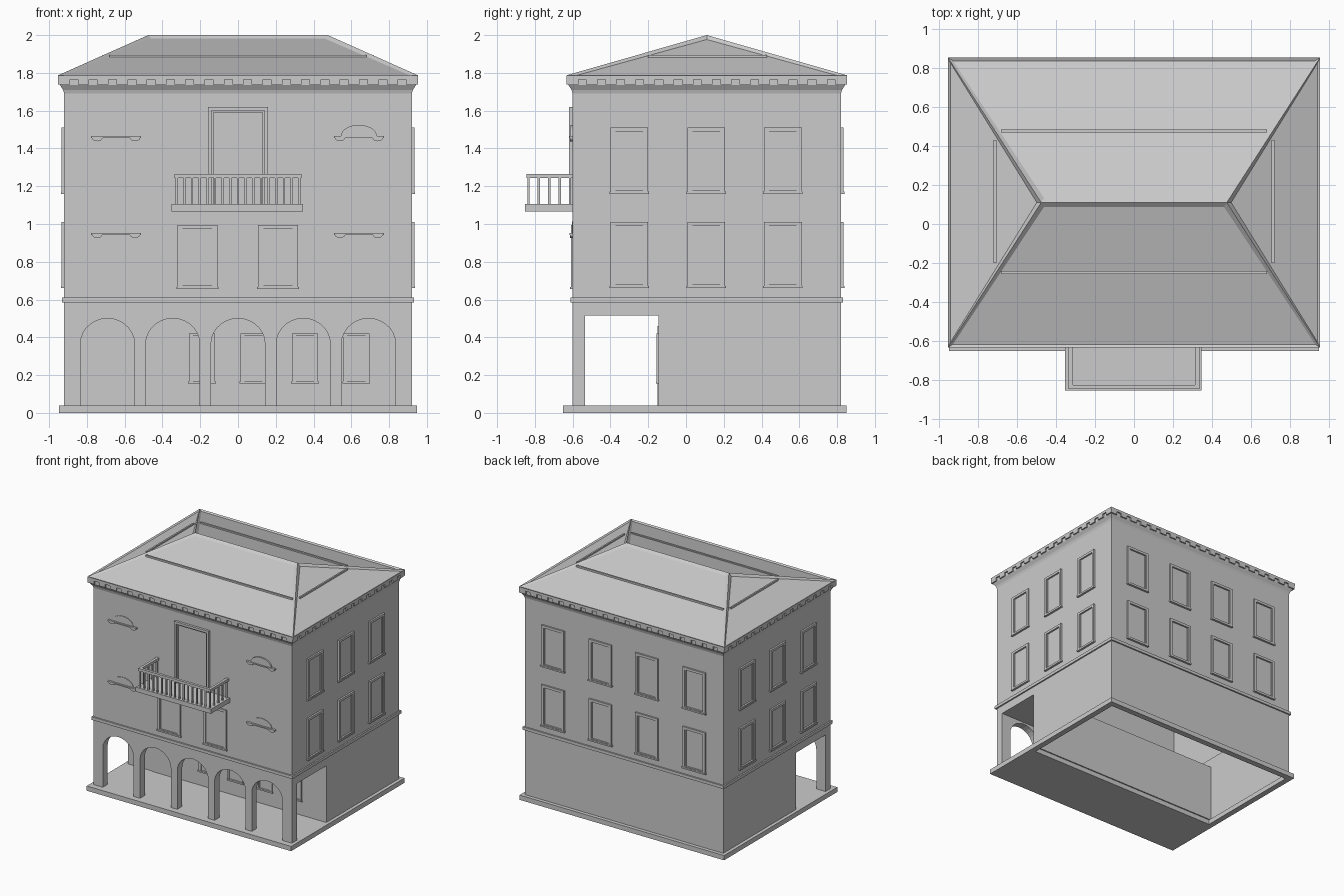
import bpy, bmesh, math
from mathutils import Matrix, Vector

cube = bpy.data.objects.get("Cube")
if cube:
    bpy.data.objects.remove(cube, do_unlink=True)

stone = bpy.data.materials.new("light_grey_stone")
stone.use_nodes = True
GREY = (0.6, 0.6, 0.6, 1)
stone.diffuse_color = GREY
stone.node_tree.nodes["Principled BSDF"].inputs["Base Color"].default_value = GREY

HX, YF, YB = 0.92, -0.6, 0.82       # main wall planes
YP = -0.145                         # back wall of the portico
Z0, ZC, ZS = 0.04, 0.515, 0.6       # floor, portico ceiling, storey line


def finish(name, bm, recalc=True):
    if recalc:
        bmesh.ops.recalc_face_normals(bm, faces=bm.faces)
    mesh = bpy.data.meshes.new(name)
    bm.to_mesh(mesh)
    bm.free()
    mesh.materials.append(stone)
    ob = bpy.data.objects.new(name, mesh)
    bpy.context.scene.collection.objects.link(ob)
    return ob


def add_box(bm, x0, x1, y0, y1, z0, z1, m=Matrix()):
    size = Matrix.Diagonal((x1 - x0, y1 - y0, z1 - z0, 1))
    mid = Matrix.Translation(((x0 + x1) / 2, (y0 + y1) / 2, (z0 + z1) / 2))
    bmesh.ops.create_cube(bm, size=1, matrix=m @ mid @ size)


def boxes(name, items):
    bm = bmesh.new()
    for it in items:
        add_box(bm, *it)
    return finish(name, bm)


def add_prism(bm, pts, y0, y1):
    """Extrude an x-z outline from y0 to y1."""
    face = bm.faces.new([bm.verts.new((x, y0, z)) for x, z in pts])
    ext = bmesh.ops.extrude_face_region(bm, geom=[face], use_keep_orig=True)
    moved = [v for v in ext["geom"] if isinstance(v, bmesh.types.BMVert)]
    bmesh.ops.translate(bm, verts=moved, vec=(0, y1 - y0, 0))


def arc(cx, cz, rx, rz, n=14, sign=1):
    """Half ellipse from left to right; sign -1 hangs downward."""
    return [(cx - rx * math.cos(math.pi * i / n),
             cz + sign * rz * math.sin(math.pi * i / n)) for i in range(n + 1)]


def wall_frame(side):
    """Matrix whose local -y points outward from the named wall."""
    angle, pos = {"front": (0, (0, YF, 0)), "back": (math.pi, (0, YB, 0)),
                  "left": (math.pi / 2, (HX, 0, 0)),
                  "right": (-math.pi / 2, (-HX, 0, 0)),
                  "portico": (0, (0, YP, 0))}[side]
    return Matrix.Translation(pos) @ Matrix.Rotation(angle, 4, 'Z')


# Plinth: portico floor plus a rim around the open room
PX = 0.948
boxes("plinth", [(-PX, PX, -0.65, YP, 0, Z0), (-PX, PX, YB - 0.02, 0.85, 0, Z0),
                 (-PX, -HX + 0.02, YP, YB - 0.02, 0, Z0),
                 (HX - 0.02, PX, YP, YB - 0.02, 0, Z0)])

# Arcade of five arches
bm = bmesh.new()
outline = [(-HX, Z0)]
for i in range(-2, 3):
    cx, r = i * 0.3455, 0.143
    outline += [(cx - r, Z0)] + arc(cx, 0.365, r, 0.135) + [(cx + r, Z0)]
outline += [(HX, Z0), (HX, ZS), (-HX, ZS)]
add_prism(bm, outline, YF, YF + 0.065)
finish("arcade", bm)

# Ground floor walls, side lintels and portico ceiling
T = 0.01
walls = [(-HX, HX, YB - T, YB, Z0, ZS), (-HX, HX, YP, YP + T, Z0, ZC),
         (-HX, HX, YF + 0.065, YP + T, ZC, ZC + T)]
for x0, x1 in ((-HX, -HX + T), (HX - T, HX)):
    walls += [(x0, x1, YP, YB - T, Z0, ZS), (x0, x1, YF + 0.065, YP, ZC, ZS)]
boxes("ground_floor_walls", walls)

# Upper walls with flared cornice, lofted from rectangular rings
bm = bmesh.new()
rings = []
for z, e in ((ZS, 0), (1.69, 0), (1.71, 0.006), (1.735, 0.022),
             (1.765, 0.022), (1.765, 0.033), (1.787, 0.033)):
    rings.append([bm.verts.new((x, y, z)) for x, y in
                  ((-HX - e, YF - e), (HX + e, YF - e), (HX + e, YB + e), (-HX - e, YB + e))])
for a, b in zip(rings, rings[1:]):
    for i in range(4):
        j = (i + 1) % 4
        bm.faces.new((a[i], a[j], b[j], b[i]))
finish("upper_walls", bm, recalc=False)

# String course between the storeys
E = 0.012
boxes("string_course", [(-HX - E, HX + E, YF - E, YF, 0.585, 0.61),
                        (-HX - E, HX + E, YB, YB + E, 0.585, 0.61),
                        (-HX - E, -HX, YF, YB, 0.585, 0.61),
                        (HX, HX + E, YF, YB, 0.585, 0.61)])

# Dentils under the eaves
bm = bmesh.new()
for side, a, b, n in (("front", -HX, HX, 18), ("back", -HX, HX, 18),
                      ("left", YF, YB, 14), ("right", -YB, -YF, 14)):
    m = wall_frame(side)
    for i in range(n + 1):
        c = a + (b - a) * i / n
        add_box(bm, c - 0.03, c + 0.03, -0.033, -0.015, 1.738, 1.768, m)
finish("dentils", bm)

# Hipped roof with sunken panels between ribs
bm = bmesh.new()
RX, R0, R1, RY = 0.953, YF - 0.033, YB + 0.033, 0.11
RZ, TOP, RIDGE = 1.787, 2.0, 0.475
c = [bm.verts.new(p) for p in ((-RX, R0, RZ), (RX, R0, RZ), (RX, R1, RZ), (-RX, R1, RZ))]
e0, e1 = bm.verts.new((-RIDGE, RY, TOP)), bm.verts.new((RIDGE, RY, TOP))
slopes = [bm.faces.new(f) for f in ((c[0], c[1], e1, e0), (c[1], c[2], e1),
                                    (c[2], c[3], e0, e1), (c[3], c[0], e0))]
bm.normal_update()
bmesh.ops.inset_individual(bm, faces=slopes, thickness=0.03, depth=-0.012)
finish("roof", bm, recalc=False)

# Battens half way up each roof slope
bz = 1.882
boxes("roof_battens", [(-0.68, 0.68, -0.255, -0.24, bz, bz + 0.014),
                       (-0.68, 0.68, 0.468, 0.483, bz, bz + 0.014),
                       (-0.718, -0.705, -0.2, 0.43, bz, bz + 0.014),
                       (0.705, 0.718, -0.2, 0.43, bz, bz + 0.014)])


def window(name, side, cx, w, z0, z1, depth=0.014):
    """Raised surround with inner bead, cap and sill."""
    m, bm, h = wall_frame(side), bmesh.new(), w / 2
    f = w * 0.1
    for s in (-1, 1):
        xs = sorted((cx + s * h, cx + s * (h - f)))
        add_box(bm, *xs, -depth, 0, z0, z1, m)
        xs = sorted((cx + s * (h - f), cx + s * (h - f - 0.007)))
        add_box(bm, *xs, -depth / 2, 0, z0 + f, z1 - f, m)
    add_box(bm, cx - h + f, cx + h - f, -depth, 0, z1 - f, z1, m)
    add_box(bm, cx - h + f, cx + h - f, -depth, 0, z0, z0 + f, m)
    add_box(bm, cx - h - 0.005, cx + h + 0.005, -depth - 0.004, 0, z0, z0 + 0.012, m)
    finish(name, bm)


for z0, z1, level in ((0.66, 1.01, "lower"), (1.16, 1.51, "upper")):
    for i, y in enumerate((-0.3, 0.107, 0.513)):
        window(f"left_{level}_window_{i + 1}", "left", y, 0.2, z0, z1)
        window(f"right_{level}_window_{i + 1}", "right", -y, 0.2, z0, z1)
    for i, x in enumerate((-0.655, -0.215, 0.215, 0.655)):
        window(f"back_{level}_window_{i + 1}", "back", x, 0.21, z0, z1)
for i, x in enumerate((-0.215, 0.212)):
    window(f"front_window_{i + 1}", "front", x, 0.212, 0.655, 0.995, 0.01)
for i in range(4):
    window(f"portico_window_{i + 1}", "portico", -0.19 + 0.272 * i, 0.138, 0.155, 0.42, 0.01)

# Portico door plate
boxes("portico_door", [(-0.69, -0.5, YP - 0.006, YP, Z0, 0.46)])

# Hoods with brackets and arched heads on the outer front windows
for name, cx, zb, d in (("upper_left", 0.64, 1.455, 0.012), ("upper_right", -0.645, 1.455, 0.004),
                        ("lower_left", 0.64, 0.943, 0.004), ("lower_right", -0.645, 0.943, 0.004)):
    bm = bmesh.new()
    add_box(bm, cx - 0.132, cx + 0.132, YF - 0.018, YF, zb, zb + 0.01)
    for s in (-1, 1):
        add_prism(bm, arc(cx + s * 0.1, zb, 0.027, 0.017, 8, -1), YF - 0.014, YF)
    add_prism(bm, arc(cx, zb + 0.01, 0.095, 0.06), YF - d, YF)
    finish(name + "_window_hood", bm)

# Balcony door: stepped surround
door = []
for hx, top, w, d in ((0.16, 1.62, 0.02, 0.02), (0.14, 1.6, 0.01, 0.01)):
    door += [(-hx, -hx + w, YF - d, YF, 1.1, top), (hx - w, hx, YF - d, YF, 1.1, top),
             (-hx + w, hx - w, YF - d, YF, top - w, top)]
boxes("balcony_door_surround", door)

# Balcony slab, handrail and balusters
boxes("balcony_slab", [(-0.352, 0.345, -0.852, YF, 1.067, 1.105)])
BX, BY, RW = 0.335, -0.845, 0.022
boxes("balcony_handrail", [(-BX, BX, BY, BY + RW, 1.243, 1.265),
                           (-BX, -BX + RW, BY + RW, YF, 1.243, 1.265),
                           (BX - RW, BX, BY + RW, YF, 1.243, 1.265)])
bm = bmesh.new()
lx, ly = BX - RW / 2, BY + RW / 2
spots = [(-lx + 2 * lx * i / 16, ly) for i in range(17)]
spots += [(s * lx, ly + 0.055 * i) for s in (-1, 1) for i in range(1, 5)]
for x, y in spots:
    add_box(bm, x - 0.006, x + 0.006, y - 0.006, y + 0.006, 1.1, 1.247)
finish("balusters", bm)
